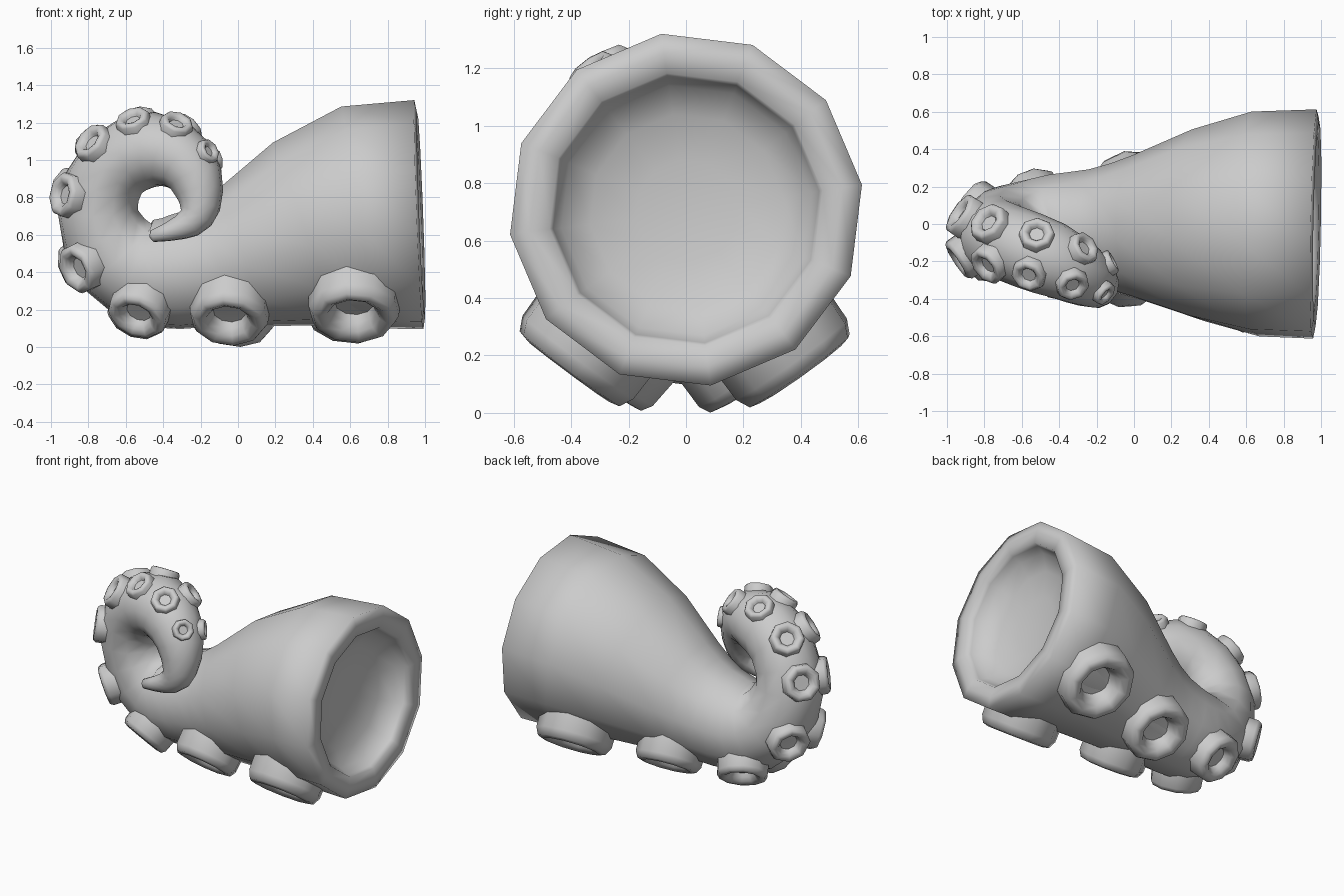
import bpy, bmesh, math
from mathutils import Vector

if "Cube" in bpy.data.objects:
    bpy.data.objects.remove(bpy.data.objects["Cube"])

SIDES = 12
grey = bpy.data.materials.new("neutral_grey")
grey.diffuse_color = (0.6, 0.6, 0.6, 1)
grey.use_nodes = True
grey.node_tree.nodes["Principled BSDF"].inputs["Base Color"].default_value = grey.diffuse_color

# Centre line of the curled arm: x, y, z, radius
PATH = [Vector(p) for p in [
    (.967, 0, .708, .619), (.65, 0, .693, .607), (.35, -.008, .605, .52),
    (.02, -.02, .482, .392), (-.23, -.025, .418, .32), (-.45, -.03, .398, .298),
    (-.645, -.035, .485, .255), (-.75, -.06, .73, .217), (-.66, -.105, .967, .207),
    (-.45, -.185, 1.056, .203), (-.275, -.275, .98, .168), (-.205, -.325, .82, .128),
    (-.225, -.35, .70, .098), (-.31, -.36, .638, .066), (-.46, -.36, .592, .032)]]


def sample(t):
    """Smooth curve through the path; returns x, y, z, radius."""
    i = max(0, min(int(t), len(PATH) - 2))
    u = t - i
    p1, p2 = PATH[i], PATH[i + 1]
    p0 = PATH[i - 1] if i else 2 * p1 - p2
    p3 = PATH[i + 2] if i + 2 < len(PATH) else 2 * p2 - p1
    return .5 * (2 * p1 + (p2 - p0) * u + (2 * p0 - 5 * p1 + 4 * p2 - p3) * u * u
                 + (3 * p1 - p0 - 3 * p2 + p3) * u ** 3)


def frame(t):
    """Centre, radius, tangent, outward axis, side axis and taper."""
    p = sample(t)
    d = sample(min(t + .05, len(PATH) - 1)) - sample(max(t - .05, 0))
    step = d.xyz.length
    tan = d.xyz.normalized()
    out = Vector((-tan.z, 0, tan.x)).normalized()
    side = tan.cross(out).normalized()
    return p.xyz, p.w, tan, out, side, d.w / step


def ring(bm, centre, a, b, r, n, phase=0):
    return [bm.verts.new(centre + r * (math.cos(w) * a + math.sin(w) * b))
            for w in (phase + 2 * math.pi * k / n for k in range(n))]


def bridge(bm, rings):
    for r0, r1 in zip(rings, rings[1:]):
        n = len(r0)
        for k in range(n):
            bm.faces.new((r0[k], r0[(k + 1) % n], r1[(k + 1) % n], r1[k]))


def cap(bm, loop, point):
    c = bm.verts.new(point)
    for k in range(len(loop)):
        bm.faces.new((loop[k], loop[(k + 1) % len(loop)], c))


def finish(bm, name, angle):
    bmesh.ops.recalc_face_normals(bm, faces=bm.faces[:])
    me = bpy.data.meshes.new(name)
    bm.to_mesh(me)
    bm.free()
    me.materials.append(grey)
    ob = bpy.data.objects.new(name, me)
    bpy.context.collection.objects.link(ob)
    bpy.ops.object.select_all(action='DESELECT')
    ob.select_set(True)
    bpy.context.view_layer.objects.active = ob
    bpy.ops.object.shade_smooth_by_angle(angle=math.radians(angle))
    return ob


# Arm: dished thick end, rolled rim, tapering curled tube
bm = bmesh.new()
phase = math.radians(-8)
c, r, _, _, _, _ = frame(0)
mouth = Vector((-1, .02, -.037)).normalized()      # direction into the arm
a = Vector((-mouth.z, 0, mouth.x)).normalized()
b = mouth.cross(a)
dish = [(.18, .165), (.34, .135), (.44, .08), (.468, .025), (.48, -.003), (.55, -.012), (r, 0)]
rings = [ring(bm, c + mouth * depth, a, b, rad, SIDES, phase) for rad, depth in dish]
cap(bm, rings[0], c + mouth * .17)
t = 1.0
while t <= len(PATH) - 1:
    p, r, tan, out, side, _ = frame(t)
    rings.append(ring(bm, p, out, side, r, SIDES, phase))
    t += 1 if t < 3 else .5
bridge(bm, rings)
cap(bm, rings[-1], p + tan * .015)
finish(bm, "arm", 120)

# Suckers: radius, height scale, then (position along the arm, angle off the outer line)
# for the front row and the back row
SUCKERS = [(.245, 1.25, (1.58, 38), (1.58, 38)), (.212, 1.15, (3.5, 41), (3.38, 37)),
           (.165, 1, (5.17, 41), (5.17, 38)), (.138, 1, (6.25, 37), (6.25, 36)),
           (.122, .85, (7.25, 33), (7.25, 33)), (.11, .85, (8.1, 33), (7.97, 33)),
           (.095, .85, (8.8, 33), (8.7, 33)), (.09, .85, (9.5, 34), (9.42, 34)),
           (.068, .85, (10.2, 34), (10.22, 34))]
# Sucker section: radius and height, relative to its size
SECTION = [(1.02, -.4), (1, .2), (.9, .36), (.74, .39), (.58, .31), (.48, .17), (.42, .03)]

for i, (size, tall, front, back) in enumerate(SUCKERS):
    for label, sign, (t, angle) in (("front", 1, front), ("back", -1, back)):
        p, r, tan, out, side, taper = frame(t)
        w = math.radians(angle) * sign
        d = math.cos(w) * out + math.sin(w) * side
        foot = p + d * r * .97
        up = (d - tan * taper).normalized()
        a = (tan - up * tan.dot(up)).normalized()
        b = up.cross(a)
        bm = bmesh.new()
        n = 10 if i < 3 else 8
        rings = [ring(bm, foot + up * size * h * tall, a, b, size * rad, n, math.pi / n)
                 for rad, h in SECTION]
        bridge(bm, rings)
        cap(bm, rings[-1], foot + up * size * .02)
        bm.faces.new(rings[0])
        finish(bm, f"{label}_sucker_{i + 1}", 60)
